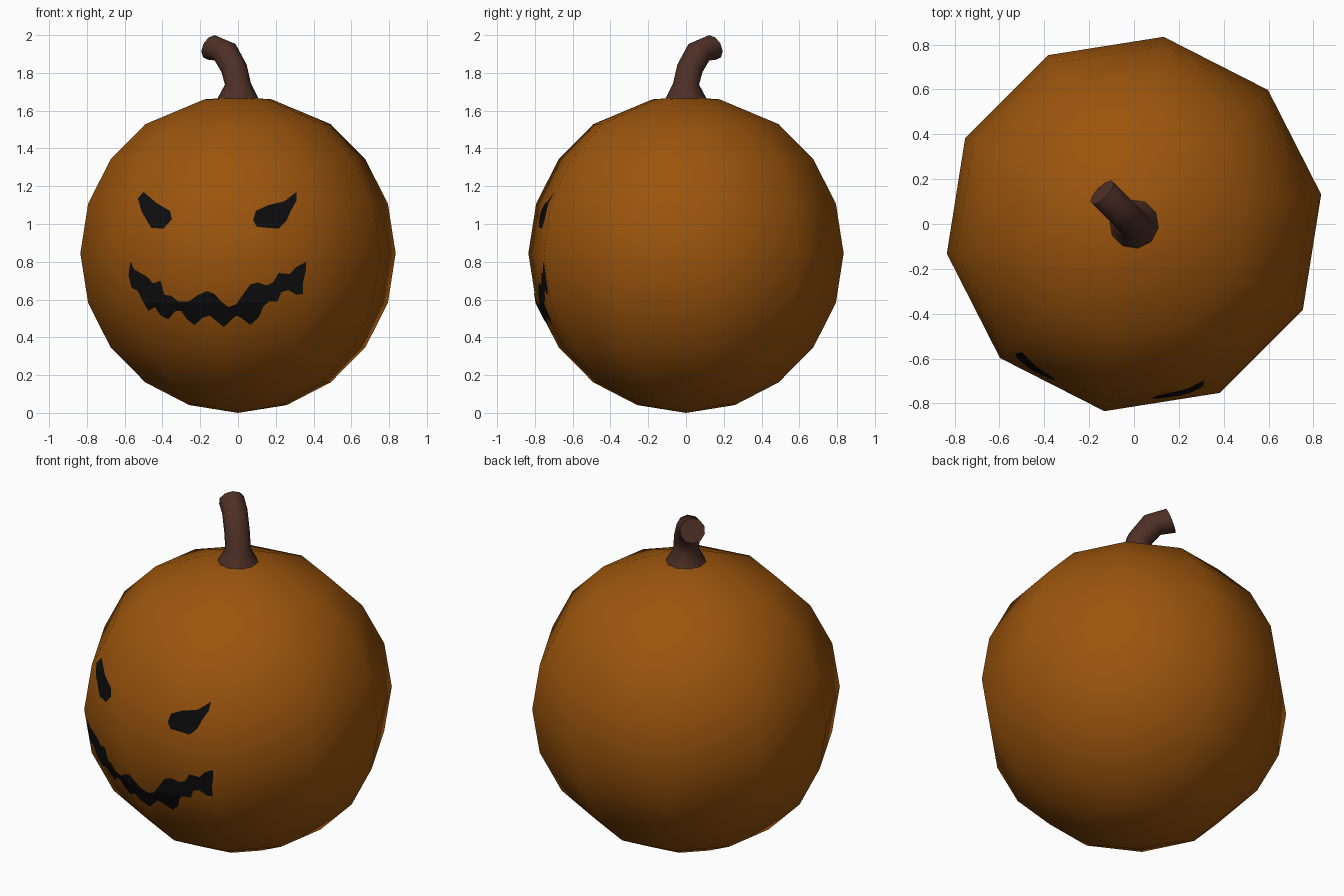
import bpy, bmesh, math
from mathutils import Matrix, Vector

if "Cube" in bpy.data.objects:
    bpy.data.objects.remove(bpy.data.objects["Cube"])

R = 0.845          # body radius, also its centre height
TURN = math.radians(27)


def material(name, rgb):
    m = bpy.data.materials.new(name)
    m.diffuse_color = (*rgb, 1)
    m.use_nodes = True
    m.node_tree.nodes["Principled BSDF"].inputs["Base Color"].default_value = m.diffuse_color
    return m


ORANGE = material("pumpkin orange", (0.33, 0.09, 0.004))
BROWN = material("stem brown", (0.075, 0.029, 0.02))
BLACK = material("carving black", (0.004, 0.004, 0.004))


def add(name, bm, mat, smooth=True):
    me = bpy.data.meshes.new(name)
    bm.to_mesh(me)
    bm.free()
    me.materials.append(mat)
    for p in me.polygons:
        p.use_smooth = smooth
    ob = bpy.data.objects.new(name, me)
    bpy.context.collection.objects.link(ob)
    return ob


def sphere(radius):
    bm = bmesh.new()
    bmesh.ops.create_uvsphere(bm, u_segments=10, v_segments=10, radius=radius)
    bm.transform(Matrix.Translation((0, 0, R)) @ Matrix.Rotation(TURN, 4, 'Z'))
    return bm


# Body: ten-sided ball, top ring drawn in around the stem
bm = sphere(R)
for v in bm.verts:
    r = Vector((v.co.x, v.co.y)).length
    if v.co.z > 1.6:
        s = 0.18 / r if r > 0.01 else 0
        v.co = (v.co.x * s, v.co.y * s, 1.66 if s else 1.672)
add("pumpkin_body", bm, ORANGE)

# Stem: flared tube bending to the back left; (out, height, radius, tilt)
RINGS = [(0, 1.655, 0.115, 90), (0, 1.74, 0.07, 88), (0.03, 1.825, 0.07, 70),
         (0.1, 1.913, 0.07, 45), (0.2, 1.935, 0.07, 22)]
SIDES = 10
out = Vector((-1, 1, 0)).normalized()
side = Vector((1, 1, 0)).normalized()
bm = bmesh.new()
loops = []
for d, z, r, tilt in RINGS:
    t = math.radians(tilt)
    up = -math.sin(t) * out + Vector((0, 0, math.cos(t)))
    c = out * d + Vector((0, 0, z))
    loops.append([bm.verts.new(c + r * (math.cos(a) * up + math.sin(a) * side))
                  for a in (2 * math.pi * i / SIDES for i in range(SIDES))])
for a, b in zip(loops, loops[1:]):
    for i in range(SIDES):
        j = (i + 1) % SIDES
        bm.faces.new((a[i], a[j], b[j], b[i]))
bm.faces.new(loops[-1])
bmesh.ops.recalc_face_normals(bm, faces=bm.faces)
stem = add("stem", bm, BROWN)
bpy.context.view_layer.objects.active = stem
stem.select_set(True)
bpy.ops.object.shade_smooth_by_angle(angle=math.radians(60))

# Face outlines in front view (x, z)
LEFT_EYE = [(-.50, 1.17), (-.53, 1.135), (-.51, 1.065), (-.46, .98), (-.395, .975),
            (-.35, 1.025), (-.36, 1.07), (-.43, 1.11)]
RIGHT_EYE = [(.31, 1.17), (.245, 1.12), (.16, 1.10), (.095, 1.07), (.08, 1.02),
             (.10, .985), (.215, .975), (.255, 1.015), (.28, 1.07), (.31, 1.125)]
MOUTH = [(-.57, .80), (-.55, .76), (-.48, .72), (-.45, .685), (-.41, .70), (-.39, .625),
         (-.355, .62), (-.315, .59), (-.26, .59), (-.21, .625), (-.165, .645),
         (-.125, .63), (-.09, .59), (-.05, .56), (-.01, .575), (.025, .625),
         (.065, .68), (.105, .69), (.15, .675), (.185, .69), (.215, .74),
         (.275, .735), (.305, .77), (.36, .80), (.36, .76), (.345, .69),
         (.345, .63), (.31, .625), (.265, .65), (.23, .64), (.21, .59), (.165, .59),
         (.135, .565), (.11, .505), (.065, .465), (.015, .505), (-.01, .515),
         (-.075, .455), (-.15, .515), (-.185, .505), (-.23, .465), (-.27, .495),
         (-.30, .54), (-.33, .54), (-.37, .495), (-.41, .515), (-.44, .56),
         (-.475, .54), (-.50, .585), (-.53, .645), (-.565, .665), (-.58, .73)]


def carving(name, outline):
    """Thin plate lying on the body: outline prism cut with a slightly larger ball."""
    bm = bmesh.new()
    face = bm.faces.new([bm.verts.new((x, -1, z)) for x, z in outline])
    ext = bmesh.ops.extrude_face_region(bm, geom=[face], use_keep_orig=True)
    for v in ext["geom"]:
        if isinstance(v, bmesh.types.BMVert):
            v.co.y = -0.2
    bmesh.ops.triangulate(bm, faces=bm.faces)
    bmesh.ops.recalc_face_normals(bm, faces=bm.faces)
    ob = add(name, bm, BLACK, False)
    cutter = add(name + "_cutter", sphere(R * 1.004), BLACK, False)
    mod = ob.modifiers.new("cut", 'BOOLEAN')
    mod.operation, mod.solver, mod.object = 'INTERSECT', 'EXACT', cutter
    bpy.context.view_layer.update()
    cut = ob.evaluated_get(bpy.context.evaluated_depsgraph_get())
    bm = bmesh.new()
    bm.from_mesh(cut.to_mesh())
    # keep only the outer skin
    bmesh.ops.delete(bm, geom=[f for f in bm.faces if f.normal.y > -0.1], context='FACES')
    ob.modifiers.clear()
    bm.to_mesh(ob.data)
    bm.free()
    bpy.data.objects.remove(cutter)


carving("left_eye", LEFT_EYE)
carving("right_eye", RIGHT_EYE)
carving("mouth", MOUTH)
